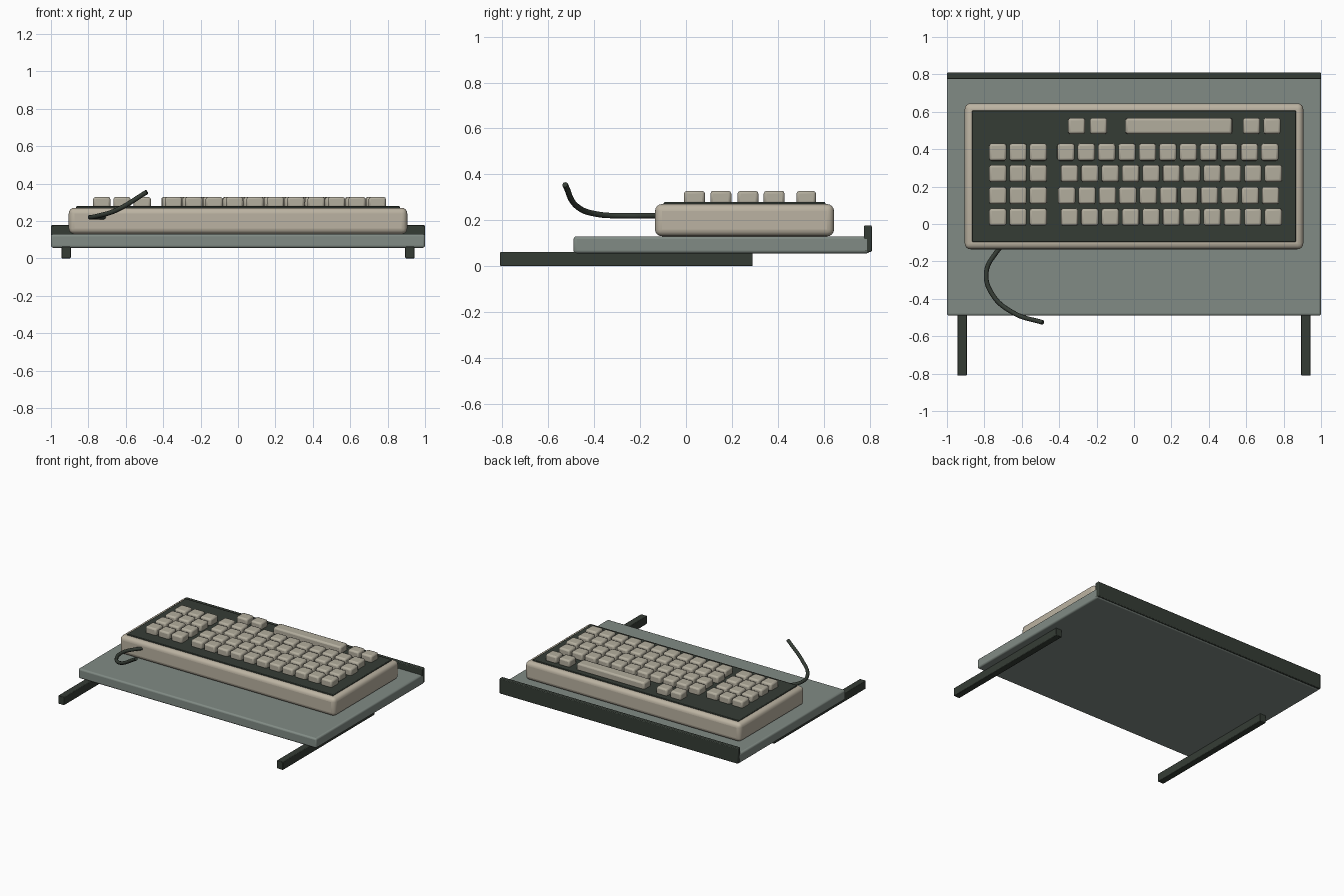
import bpy, bmesh, math
from mathutils import Vector

cube = bpy.data.objects.get("Cube")
if cube:
    bpy.data.objects.remove(cube, do_unlink=True)


def material(name, rgb):
    m = bpy.data.materials.new(name)
    m.use_nodes = True
    col = (*rgb, 1)
    m.diffuse_color = col
    m.node_tree.nodes["Principled BSDF"].inputs["Base Color"].default_value = col
    return m


GREY = material("grey green tray", (0.22, 0.26, 0.235))
DARK = material("dark green", (0.036, 0.046, 0.036))
BEIGE = material("warm beige case", (0.5, 0.45, 0.36))
KEY = material("key beige", (0.45, 0.42, 0.34))


def finish(obj, mat, bevel=0, segments=3):
    obj.data.materials.append(mat)
    if bevel:
        mod = obj.modifiers.new("Rounded edges", 'BEVEL')
        mod.width, mod.segments = bevel, segments
    bpy.context.view_layer.objects.active = obj
    for o in bpy.context.selected_objects:
        o.select_set(False)
    obj.select_set(True)
    bpy.ops.object.shade_smooth_by_angle(angle=math.radians(40))
    return obj


def box(name, lo, hi, mat, bevel=0, segments=3, taper=1.0):
    """Box between two corners; taper narrows the top face."""
    lo, hi = Vector(lo), Vector(hi)
    size = hi - lo
    bm = bmesh.new()
    bmesh.ops.create_cube(bm, size=1)
    for v in bm.verts:
        k = taper if v.co.z > 0 else 1
        v.co = Vector((v.co.x * size.x * k, v.co.y * size.y * k, v.co.z * size.z))
    me = bpy.data.meshes.new(name)
    bm.to_mesh(me)
    bm.free()
    obj = bpy.data.objects.new(name, me)
    obj.location = (lo + hi) / 2
    bpy.context.collection.objects.link(obj)
    return finish(obj, mat, bevel, segments)


# Sliding tray, back lip and rails
box("tray", (-1, -0.49, 0.056), (1, 0.8, 0.13), GREY, 0.012)
box("back_lip", (-1, 0.776, 0.062), (1, 0.81, 0.177), DARK, 0.005, 2)
for side, name in ((1, "left_rail"), (-1, "right_rail")):
    x = side * 0.919
    box(name, (x - 0.025, -0.81, 0), (x + 0.025, 0.29, 0.062), DARK, 0.004, 2)

# Keyboard case and key plate
box("keyboard_case", (-0.905, -0.135, 0.13), (0.905, 0.645, 0.27), BEIGE, 0.03, 4)
box("key_plate", (-0.865, -0.097, 0.25), (0.865, 0.607, 0.279), DARK, 0.004, 2)


# Keys
def key(name, x, y, width=0.093, depth=0.092):
    box(name, (x - width / 2, y - depth / 2, 0.27),
        (x + width / 2, y + depth / 2, 0.328), KEY, 0.012, 2, 0.985)


main_rows = ((0.037, -0.345), (0.152, -0.36), (0.27, -0.345), (0.384, -0.364))
for r, (y, start) in enumerate(main_rows):
    for c in range(3):
        key(f"pad_key_{r}_{c}", -0.728 + c * 0.108, y)
    for c in range(11):
        key(f"main_key_{r}_{c}", start + c * 0.109, y)
for i, x in enumerate((-0.307, -0.19, 0.628, 0.738)):
    key(f"modifier_key_{i}", x, 0.524, 0.092, 0.086)
key("space_bar", 0.24, 0.524, 0.575, 0.086)

# Cable
path = ((-0.69, -0.1, 0.22), (-0.735, -0.15, 0.22), (-0.79, -0.26, 0.22),
        (-0.755, -0.38, 0.225), (-0.645, -0.475, 0.26), (-0.487, -0.527, 0.355))
curve = bpy.data.curves.new("cable", 'CURVE')
curve.dimensions = '3D'
curve.bevel_depth = 0.0125
curve.bevel_resolution = 3
curve.use_fill_caps = True
spline = curve.splines.new('BEZIER')
spline.bezier_points.add(len(path) - 1)
for p, co in zip(spline.bezier_points, path):
    p.co = co
    p.handle_left_type = p.handle_right_type = 'AUTO'
cable = bpy.data.objects.new("cable", curve)
bpy.context.collection.objects.link(cable)
curve.materials.append(DARK)
